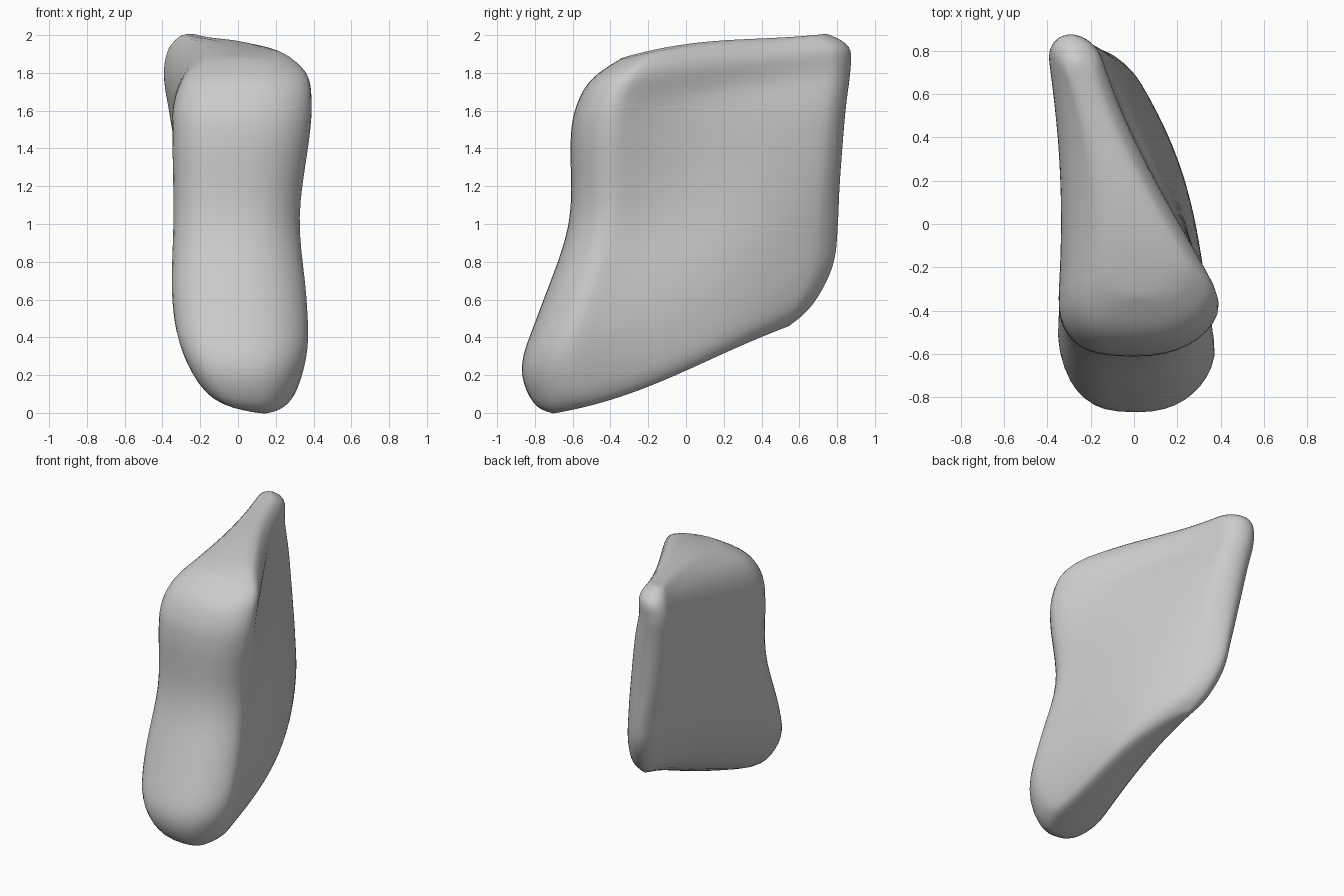
import bpy, bmesh, math

cube = bpy.data.objects.get("Cube")
if cube:
    bpy.data.objects.remove(cube)

# Rows from underside to crown: front y, front z, back y, back z,
# front left/right x, back left/right x, left dent, right bulge, ridge lift
ROWS = [
    (-.70, -.005, .54, .455, .06, .23, -.06, -.01, .12, .10, -.04),
    (-.81, .05, .67, .57, -.19, .30, -.14, -.01, .09, .11, -.03),
    (-.875, .25, .78, .78, -.325, .365, -.21, -.05, .05, .115, .0),
    (-.775, .55, .805, 1.0, -.37, .36, -.25, -.08, .03, .115, .0),
    (-.62, 1.0, .815, 1.22, -.36, .325, -.30, -.10, .03, .085, .0),
    (-.615, 1.43, .845, 1.6, -.37, .39, -.375, -.14, .04, .01, .0),
    (-.585, 1.62, .87, 1.8, -.365, .41, -.41, -.18, .05, -.05, .0),
    (-.50, 1.77, .865, 1.94, -.30, .38, -.39, -.18, .06, -.05, .01),
    (-.33, 1.885, .74, 2.01, -.15, .23, -.32, -.20, .06, -.04, .03),
]
STEPS, ARC, SIDE = 5, 10, 16
FRONT, BACK = .18, .08


def spline(p, q, r, s, t):
    """Catmull-Rom blend of four rows."""
    return [.5 * (2*b + (c - a)*t + (2*a - 5*b + 4*c - d)*t*t + (3*b - a - 3*c + d)*t**3)
            for a, b, c, d in zip(p, q, r, s)]


def smooth_rows():
    last = len(ROWS) - 1
    for i in range(last):
        near = [ROWS[max(0, min(last, i + k))] for k in (-1, 0, 1, 2)]
        for j in range(STEPS):
            yield spline(*near, j / STEPS)
    yield ROWS[-1]


def outline(side, power):
    """Length position, width factor and side of a wedge with rounded ends."""
    angles = [math.pi / 2 * i / ARC for i in range(ARC + 1)]
    pts = [(FRONT * (1 - math.cos(a)), math.sin(a)**power) for a in angles]
    pts += [(FRONT + (1 - FRONT - BACK) * i / SIDE, 1) for i in range(1, SIDE)]
    pts += [(1 - BACK * (1 - math.sin(a)), math.cos(a)) for a in angles]
    return [(t, w, side) for t, w in pts]


def section_point(row, t, w, side):
    yf, zf, yb, zb, lf, rf, lb, rb, dent, bulge, lift = row
    arch = math.sin(math.pi * t)
    # taper begins behind the rounded shoulder
    taper = max(0, t - .15) / .85
    left = lf + (lb - lf) * taper + dent * arch
    right = rf + (rb - rf) * taper + bulge * arch * t * 1.7
    mid, half = (left + right) / 2, (right - left) / 2
    return (mid + side * half * w, yf + (yb - yf) * t,
            zf + (zb - zf) * t + lift * arch * (1 - t) * 2)


# Body: lofted rings closed by strips above and below
bm = bmesh.new()
half = outline(1, .9)
path = half + outline(-1, .65)[-2:0:-1]
rings = [[bm.verts.new(section_point(row, *p)) for p in path] for row in smooth_rows()]
n = len(path)
for low, high in zip(rings, rings[1:]):
    for i in range(n):
        j = (i + 1) % n
        bm.faces.new((low[i], low[j], high[j], high[i]))
for ring in (rings[0], rings[-1]):
    for i in range(len(half) - 1):
        corners = [ring[i], ring[i + 1], ring[-i - 1], ring[-i % n]]
        bm.faces.new(list(dict.fromkeys(corners)))
bmesh.ops.recalc_face_normals(bm, faces=bm.faces)
mesh = bpy.data.meshes.new("rounded_block")
bm.to_mesh(mesh)
bm.free()
body = bpy.data.objects.new("rounded_block", mesh)
bpy.context.collection.objects.link(body)

# Colour
grey = bpy.data.materials.new("plain grey")
grey.use_nodes = True
colour = (.6, .6, .6, 1)
grey.diffuse_color = colour
grey.node_tree.nodes["Principled BSDF"].inputs["Base Color"].default_value = colour
mesh.materials.append(grey)

# Soften the surface and shade it smooth
soften = body.modifiers.new("soften", 'SMOOTH')
soften.factor = .5
soften.iterations = 6
bpy.ops.object.select_all(action='DESELECT')
body.select_set(True)
bpy.context.view_layer.objects.active = body
bpy.ops.object.shade_smooth()
